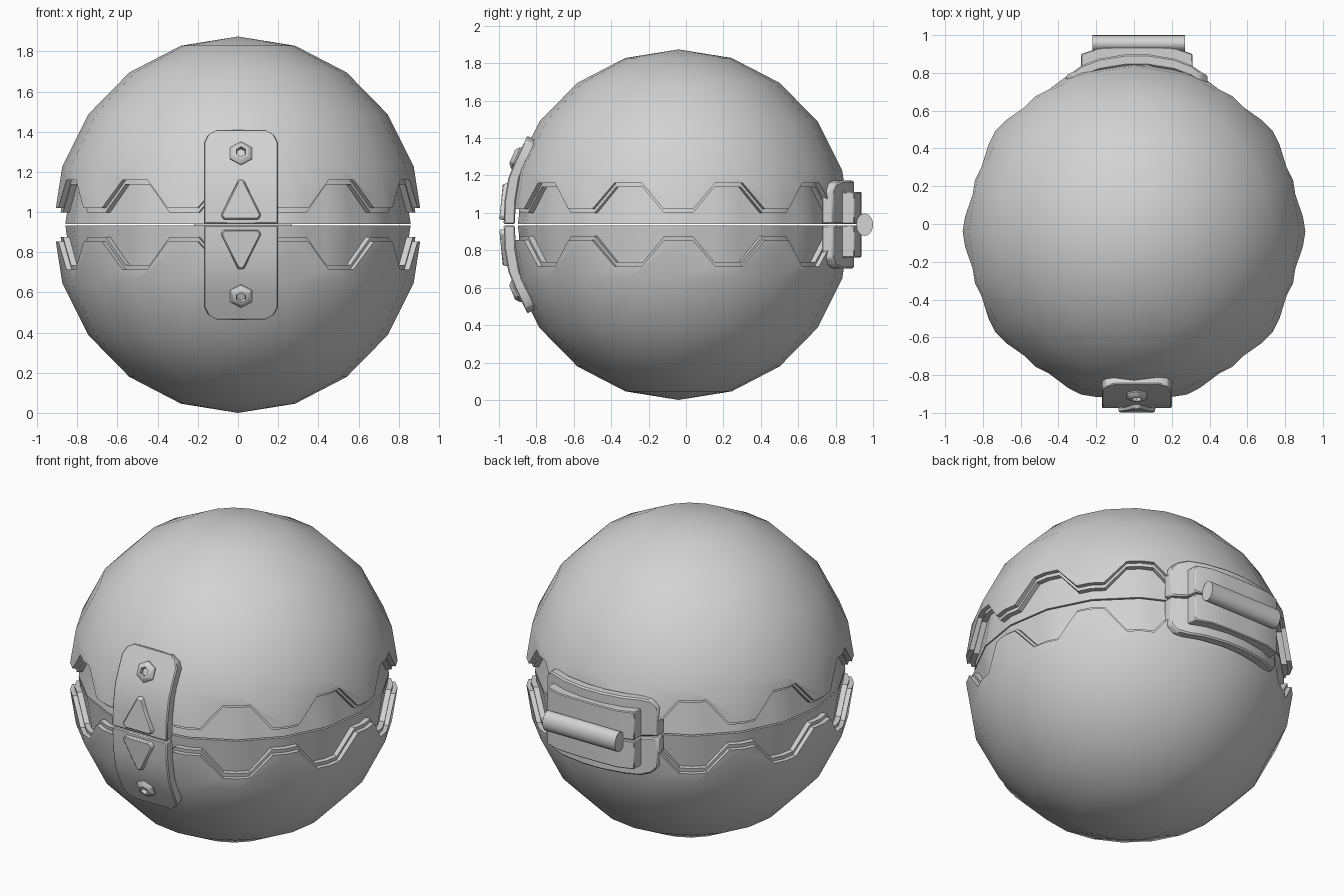
import bpy, bmesh, math
from mathutils import Vector, Matrix

if "Cube" in bpy.data.objects:
    bpy.data.objects.remove(bpy.data.objects["Cube"], do_unlink=True)

MID = 0.937      # height of the seam between the halves
CY = -0.04       # sphere centre in y
PX = 0.015       # slight sideways shift of the fittings
GAP = 0.004      # half width of the seam

grey = bpy.data.materials.new("plain grey")
grey.use_nodes = True
grey.diffuse_color = (0.65, 0.65, 0.65, 1)
grey.node_tree.nodes["Principled BSDF"].inputs["Base Color"].default_value = grey.diffuse_color


def finish(name, bm, location, mirror=True, bevel=0.0, angle=30):
    """Turn a bmesh into a smooth shaded object, mirrored across the seam."""
    bmesh.ops.recalc_face_normals(bm, faces=bm.faces)
    mesh = bpy.data.meshes.new(name)
    bm.to_mesh(mesh)
    bm.free()
    mesh.materials.append(grey)
    ob = bpy.data.objects.new(name, mesh)
    bpy.context.collection.objects.link(ob)
    ob.location = location
    bpy.ops.object.select_all(action='DESELECT')
    ob.select_set(True)
    bpy.context.view_layer.objects.active = ob
    bpy.ops.object.shade_smooth_by_angle(angle=math.radians(angle))
    if bevel:
        mod = ob.modifiers.new("soft edges", 'BEVEL')
        mod.width = bevel
        mod.segments = 1
    if mirror:
        mod = ob.modifiers.new("other half", 'MIRROR')
        mod.use_axis = (False, False, True)
        mod.use_mirror_merge = False
    return ob


def loft(sections):
    """Skin a chain of equal-length closed sections and cap both ends."""
    bm = bmesh.new()
    rings = [[bm.verts.new(p) for p in s] for s in sections]
    n = len(rings[0])
    for a, b in zip(rings, rings[1:]):
        for i in range(n):
            j = (i + 1) % n
            bm.faces.new((a[i], a[j], b[j], b[i]))
    bm.faces.new(rings[0])
    bm.faces.new(rings[-1])
    return bm


# Sphere halves with a stepped zigzag rim and a recessed band
SEG = 20
STEP = 2 * math.pi / SEG
R, H = 0.92, 0.937


def radius_at(z):
    """Radius of the faceted profile at height z."""
    lat = [i * math.pi / 10 for i in range(6)]
    for a, b in zip(lat, lat[1:]):
        za, zb = H * math.sin(a), H * math.sin(b)
        if z <= zb:
            t = (z - za) / (zb - za)
            return R * (math.cos(a) * (1 - t) + math.cos(b) * t)
    return 0.0


def ring_point(deg, z, scale):
    """Point on the flat-sided sphere at a given angle and height."""
    off = math.radians(deg % 18 - 9)
    r = radius_at(z) * scale * math.cos(STEP / 2) / math.cos(off)
    a = math.radians(deg)
    return (r * math.cos(a), r * math.sin(a), z)


bm = bmesh.new()
pole = bm.verts.new((0, 0, H))
rows = [[bm.verts.new(ring_point(18 * k, H * math.sin(math.radians(lat)), 1)) for k in range(SEG)]
        for lat in (72, 54, 36, 18)]
for k in range(SEG):
    j = (k + 1) % SEG
    bm.faces.new((pole, rows[0][k], rows[0][j]))
    for a, b in zip(rows, rows[1:]):
        bm.faces.new((a[k], b[k], b[j], a[j]))

# Zigzag corners: low plateaus on even segments, high ones on odd
columns = []
for k in range(SEG):
    low, high = 0.083, 0.223
    here, after = (high, low) if k % 2 else (low, high)
    columns += [(18 * k, here), (18 * k + 5, here), (18 * k + 13, after)]
steps = []
for drop, scale in ((0, 1), (0, 0.97), (0.022, 0.97), (0.022, 0.935)):
    steps.append([bm.verts.new(ring_point(d, z - drop, scale)) for d, z in columns])
for scale in (0.935, 0.86):
    steps.append([bm.verts.new(ring_point(d, GAP, scale)) for d, z in columns])
n = len(columns)
for k in range(SEG):
    edge = [steps[0][(3 * k + i) % n] for i in range(4)]
    bm.faces.new([rows[-1][(k + 1) % SEG], rows[-1][k]] + edge)
for a, b in zip(steps, steps[1:]):
    for i in range(n):
        j = (i + 1) % n
        bm.faces.new((a[i], b[i], b[j], a[j]))
finish("sphere_halves", bm, (0, CY, MID))

# Front clasp plate, bent over the sphere with rounded ends
clasp = [(GAP, -0.975, 0.185), (0.13, -0.97, 0.185), (0.25, -0.95, 0.185), (0.34, -0.913, 0.185),
         (0.41, -0.88, 0.185), (0.45, -0.86, 0.165), (0.475, -0.848, 0.12)]
sections = []
for z, y, w in clasp:
    inner, dz = y + 0.06, -0.25 * max(0, z - 0.34)
    sections.append([(-w, y, z), (w, y, z), (w, inner, z + dz), (-w, inner, z + dz)])
finish("front_clasp", loft(sections), (PX, 0, MID), bevel=0.006)

# Raised triangles on the clasp
outline = [(-0.09, 0.022), (0.09, 0.022), (0.105, 0.045), (0.015, 0.225), (-0.015, 0.225), (-0.105, 0.045)]
sections = []
for front, scale in ((False, 1), (True, 0.93)):
    sections.append([(x * scale, -1.0 + 0.09 * z if front else -0.94, 0.1 + (z - 0.1) * scale)
                     for x, z in outline])
finish("clasp_triangles", loft(sections), (PX, 0, MID), bevel=0.005)

# Hexagonal bolts with sunken sockets, tilted to the clasp surface
tilt = Matrix.Rotation(math.radians(67), 3, 'X')
sections = []
for r, h in ((0.065, -0.015), (0.062, 0.004), (0.042, 0.022), (0.037, 0.024), (0.027, 0.024), (0.023, 0.002)):
    sections.append([tilt @ Vector((r * math.sin(i * math.pi / 3), r * math.cos(i * math.pi / 3), h))
                     + Vector((0, -0.907, 0.355)) for i in range(6)])
finish("clasp_bolts", loft(sections), (PX, 0, MID))


# Back hinge leaves, curved round the sphere
def hinge_leaf(name, half_rows, depth, bevel):
    rows = [(-x, y, h) for x, y, h in reversed(half_rows)] + half_rows
    sections = [[(x, y, GAP), (x, y, h), (x, y - depth, h), (x, y - depth, GAP)] for x, y, h in rows]
    finish(name, loft(sections), (PX, 0, MID), bevel=bevel)


hinge_leaf("hinge_leaf_large", [(0.06, 0.898, 0.235), (0.2, 0.875, 0.235), (0.29, 0.84, 0.235),
                                (0.34, 0.805, 0.22), (0.375, 0.785, 0.18)], 0.06, 0.008)
hinge_leaf("hinge_leaf_small", [(0.09, 0.938, 0.175), (0.2, 0.932, 0.175), (0.295, 0.9, 0.175)], 0.08, 0.005)

# Hinge pin
sections = [[(x, 0.045 * math.cos(i * math.pi / 10), 0.06 * math.sin(i * math.pi / 10)) for i in range(20)]
            for x in (-0.245, 0.245)]
finish("hinge_pin", loft(sections), (PX + 0.01, 0.955, MID), mirror=False)
